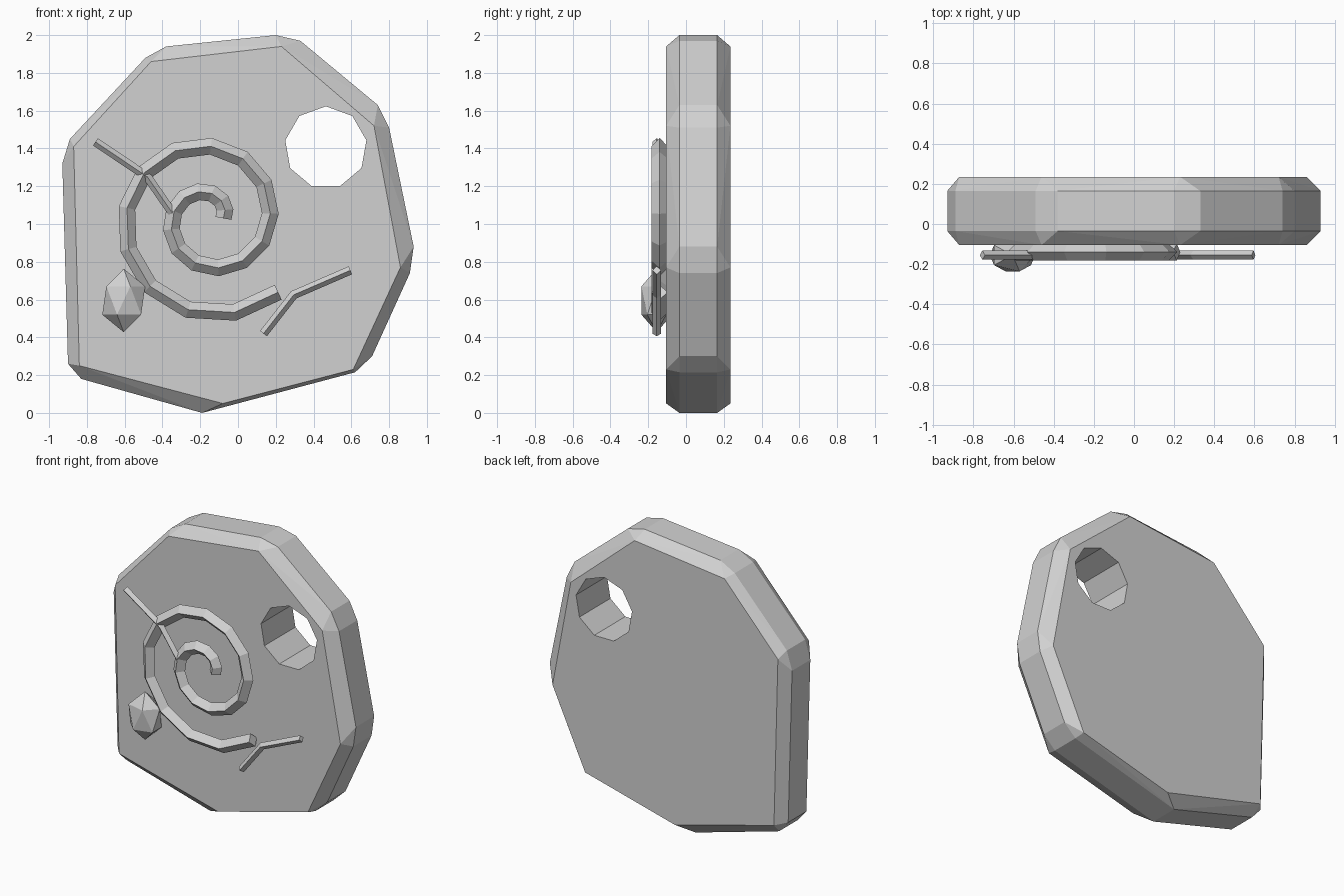
import bpy, bmesh, math
from mathutils import Vector, Matrix

if "Cube" in bpy.data.objects:
    bpy.data.objects.remove(bpy.data.objects["Cube"], do_unlink=True)

stone = bpy.data.materials.new("stone_grey")
stone.use_nodes = True
GREY = (0.64, 0.64, 0.64, 1)
stone.diffuse_color = GREY
stone.node_tree.nodes["Principled BSDF"].inputs["Base Color"].default_value = GREY


def finish(bm, name):
    """Turn a bmesh into a flat-shaded stone object."""
    bmesh.ops.recalc_face_normals(bm, faces=bm.faces[:])
    mesh = bpy.data.meshes.new(name)
    bm.to_mesh(mesh)
    bm.free()
    mesh.materials.append(stone)
    obj = bpy.data.objects.new(name, mesh)
    bpy.context.collection.objects.link(obj)
    return obj


def ridge(name, path, y, r):
    """Sweep a diamond section along a path in the xz plane, with mitred bends."""
    pts = [Vector((x, y, z)) for x, z in path]
    depth = Vector((0, r, 0))
    bm = bmesh.new()
    rings = []
    for i, p in enumerate(pts):
        before = (p - pts[i - 1]).normalized() if i else None
        after = (pts[i + 1] - p).normalized() if i + 1 < len(pts) else None
        before, after = before or after, after or before
        tangent = (before + after).normalized()
        side = tangent.cross(Vector((0, 1, 0))) * r / tangent.dot(after)
        rings.append([bm.verts.new(p + o) for o in (side, depth, -side, -depth)])
    for a, b in zip(rings, rings[1:]):
        for k in range(4):
            n = (k + 1) % 4
            bm.faces.new((a[k], a[n], b[n], b[k]))
    bm.faces.new(rings[0])
    bm.faces.new(rings[-1])
    return finish(bm, name)


# Slab: irregular eight-sided block with chamfered rims and corners
FRONT, BACK, CHAMFER = -0.105, 0.235, 0.07
cap = [(-.46, 1.86), (.23, 1.94), (.72, 1.52), (.86, .77),
       (.61, .23), (-.08, .05), (-.84, .25), (-.87, 1.41)]
rim = [(-.49, 1.88), (-.38, 1.94), (.2, 2.0), (.33, 1.97), (.74, 1.63), (.8, 1.51),
       (.93, .88), (.91, .74), (.71, .3), (.62, .215), (-.06, .035), (-.19, 0),
       (-.83, .18), (-.9, .26), (-.93, 1.32), (-.89, 1.45)]
bm = bmesh.new()
for outline, inset in ((cap, 0), (rim, CHAMFER)):
    for y in (FRONT + inset, BACK - inset):
        for x, z in outline:
            bm.verts.new((x, y, z))
bmesh.ops.convex_hull(bm, input=bm.verts[:])
bmesh.ops.delete(bm, geom=[v for v in bm.verts if not v.link_faces], context='VERTS')
bmesh.ops.dissolve_limit(bm, angle_limit=math.radians(2), verts=bm.verts[:], edges=bm.edges[:])
slab = finish(bm, "slab")

# Nine-sided hole through the slab
bm = bmesh.new()
hole = [Vector((.465 + .218 * math.sin(a), -1, 1.405 + .218 * math.cos(a)))
        for a in (math.tau * k / 9 for k in range(9))]
face = bm.faces.new([bm.verts.new(p) for p in hole])
side = bmesh.ops.extrude_face_region(bm, geom=[face])["geom"]
bmesh.ops.translate(bm, vec=(0, 2, 0), verts=[g for g in side if isinstance(g, bmesh.types.BMVert)])
cutter = finish(bm, "hole_cutter")
cutter.hide_render = True
cut = slab.modifiers.new("hole", 'BOOLEAN')
cut.operation, cut.solver, cut.object = 'DIFFERENCE', 'EXACT', cutter
bpy.context.view_layer.objects.active = slab
bpy.ops.object.modifier_apply(modifier=cut.name)
bpy.data.objects.remove(cutter, do_unlink=True)

# Raised spiral, winding outward from its centre
STEPS, SWEEP = 24, math.radians(673)
spiral = []
for k in range(STEPS + 1):
    a = SWEEP * k / STEPS
    radius = .075 + .246 * a / math.tau
    spiral.append((-.152 + radius * math.cos(a), 1.03 + radius * math.sin(a)))
ridge("spiral", spiral, -.14, .043)

# Thin bent twigs
ridge("upper_twig", [(-.755, 1.435), (-.48, 1.25), (-.345, 1.055)], -.155, .023)
ridge("lower_twig", [(.595, .755), (.295, .625), (.135, .42)], -.155, .023)

# Faceted gem
bm = bmesh.new()
bmesh.ops.create_icosphere(bm, subdivisions=1, radius=1,
                           matrix=Matrix.Translation((-.605, -.155, .595)) @ Matrix.Diagonal((.127, .095, .168, 1)))
finish(bm, "gem")
